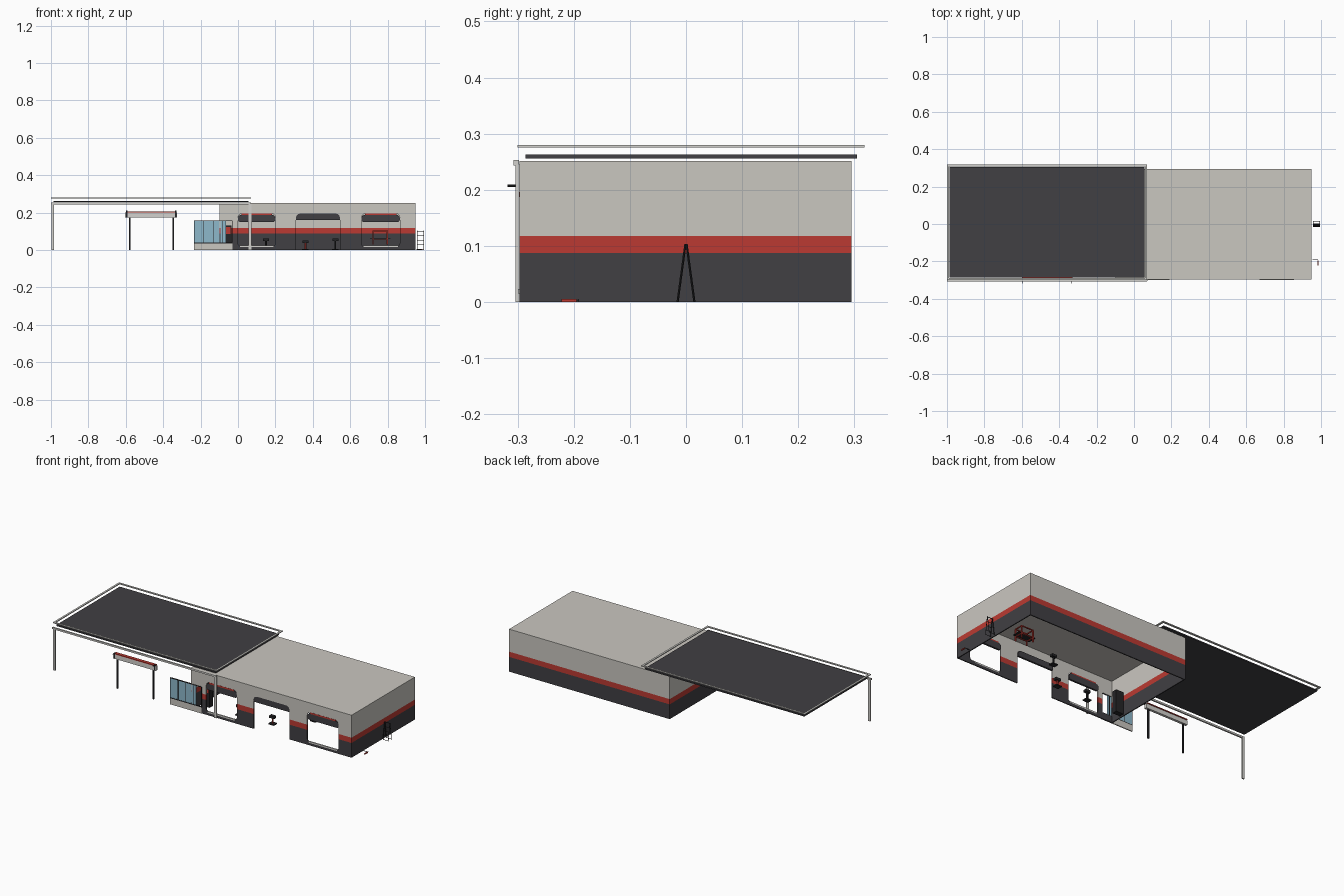
import bpy, bmesh, math
from mathutils import Vector, Matrix

old = bpy.data.objects.get("Cube")
if old:
    bpy.data.objects.remove(old, do_unlink=True)


def material(name, rgb):
    m = bpy.data.materials.new(name)
    m.use_nodes = True
    m.diffuse_color = (*rgb, 1)
    m.node_tree.nodes["Principled BSDF"].inputs["Base Color"].default_value = (*rgb, 1)
    return m


LIGHT = material("light plaster", (0.59, 0.57, 0.53))
DARK = material("charcoal", (0.052, 0.05, 0.056))
RED = material("red", (0.5, 0.042, 0.032))
GLASS = material("window blue", (0.27, 0.48, 0.6))
BLACK = material("black metal", (0.018, 0.018, 0.02))
TRIM = material("pale trim", (0.65, 0.64, 0.61))


def finish(name, bm, mat):
    bmesh.ops.recalc_face_normals(bm, faces=bm.faces)
    me = bpy.data.meshes.new(name)
    bm.to_mesh(me)
    bm.free()
    if mat:
        me.materials.append(mat)
    ob = bpy.data.objects.new(name, me)
    bpy.context.collection.objects.link(ob)
    return ob


def box(name, x, y, z, mat):
    """Box from three (low, high) ranges."""
    bm = bmesh.new()
    bmesh.ops.create_cube(bm, size=1)
    for v in bm.verts:
        v.co = [r[0] + (c + 0.5) * (r[1] - r[0]) for c, r in zip(v.co, (x, y, z))]
    return finish(name, bm, mat)


def rod(name, a, b, r, mat, sides=8):
    a, b = Vector(a), Vector(b)
    d = b - a
    bm = bmesh.new()
    bmesh.ops.create_cone(bm, cap_ends=True, segments=sides, radius1=r, radius2=r, depth=d.length)
    rot = d.to_track_quat('Z', 'Y').to_matrix().to_4x4()
    bmesh.ops.transform(bm, matrix=Matrix.Translation((a + b) / 2) @ rot, verts=bm.verts)
    return finish(name, bm, mat)


def rounded_prism(bm, x, y, z, r_low, r_high):
    """Rounded rectangle in the front plane, extruded along y."""
    pts = []
    corners = ((0, 0, r_low, 180), (1, 0, r_low, 270), (1, 1, r_high, 0), (0, 1, r_high, 90))
    for i, j, r, start in corners:
        cx = x[i] + (r if i == 0 else -r)
        cz = z[j] + (r if j == 0 else -r)
        steps = 4 if r else 1
        for k in range(steps):
            a = math.radians(start + 90 * k / 3)
            pts.append((cx + r * math.cos(a), y[0], cz + r * math.sin(a)))
    face = bm.faces.new([bm.verts.new(p) for p in pts])
    ext = bmesh.ops.extrude_face_region(bm, geom=[face])
    verts = [g for g in ext["geom"] if isinstance(g, bmesh.types.BMVert)]
    bmesh.ops.translate(bm, vec=(0, y[1] - y[0], 0), verts=verts)


# Building shell in three colour bands, open underneath
X0, X1, Y0, Y1, TOP, T = -0.1, 0.95, -0.297, 0.295, 0.25, 0.006
BANDS = (("base", 0, 0.087, DARK), ("stripe", 0.087, 0.118, RED), ("upper", 0.118, TOP, LIGHT))
front_walls = []
for band, lo, hi, mat in BANDS:
    z = (lo, hi)
    front_walls.append(box("front_wall_" + band, (X0, X1), (Y0, Y0 + T), z, mat))
    box("back_wall_" + band, (X0, X1), (Y1 - T, Y1), z, mat)
    box("left_end_wall_" + band, (X1 - T, X1), (Y0 + T, Y1 - T), z, mat)
    box("right_end_wall_" + band, (X0, X0 + T), (Y0 + T, Y1 - T), z, mat)
box("roof", (X0, X1), (Y0, Y1), (TOP - 0.004, TOP + 0.001), LIGHT)

# Bay openings and the office opening
BAYS = (((0.0, 0.2), 0.02), ((0.31, 0.545), -0.02), ((0.66, 0.865), 0.02))
bm = bmesh.new()
for x, sill in BAYS:
    rounded_prism(bm, x, (Y0 - 0.03, Y0 + 0.03), (sill, 0.195), 0.015 if sill > 0 else 0, 0.022)
rounded_prism(bm, (-0.094, -0.03), (Y0 - 0.03, Y0 + 0.03), (0.035, 0.155), 0, 0)
cutter = finish("opening_cutter", bm, None)
cutter.hide_render = True
for ob in front_walls:
    mod = ob.modifiers.new("openings", 'BOOLEAN')
    mod.object = cutter
    mod.solver = 'EXACT'
    bpy.context.view_layer.objects.active = ob
    bpy.ops.object.modifier_apply(modifier=mod.name)
bpy.data.objects.remove(cutter, do_unlink=True)

# Rolled shutters above the bays, pale sills on the outer two
for i, (x, sill) in enumerate(BAYS):
    outer = sill > 0
    bm = bmesh.new()
    rounded_prism(bm, x, (Y0 + 0.001, Y0 + 0.012), (0.15 if outer else 0.16, 0.188 if outer else 0.195),
                  0.012 if outer else 0, 0.018)
    finish(f"shutter_{i}", bm, DARK)
    if outer:
        box(f"shutter_cap_{i}", (x[0] + 0.018, x[1] - 0.018), (Y0 - 0.001, Y0 + 0.01), (0.187, 0.196), RED)
        box(f"bay_sill_{i}", (x[0] + 0.01, x[1] - 0.01), (Y0 - 0.002, Y0 + T), (0.015, 0.023), TRIM)

# Office window strip with its low wall and frame
WX0, WX1 = -0.235, -0.03
box("window_base", (WX0, WX1), (Y0 - 0.002, Y0 + 0.004), (0, 0.036), LIGHT)
box("window_glass", (WX0, -0.065), (Y0, Y0 + 0.002), (0.036, 0.155), GLASS)
for z in (0.036, 0.154):
    box("window_rail", (WX0, WX1), (Y0 - 0.002, Y0 + 0.004), (z, z + 0.004), BLACK)
for k in range(5):
    x = WX0 + k * (WX1 - WX0) / 4
    box("window_mullion", (x - 0.0015, x + 0.0015), (Y0 - 0.002, Y0 + 0.004), (0.036, 0.156), BLACK)

# Canopy deck, floating rim, front beam and posts
box("canopy_deck", (-0.987, 0.055), (-0.286, 0.305), (0.256, 0.263), DARK)
CX0, CX1, CY0, CY1, W = -1.0, 0.07, -0.3, 0.318, 0.011
for y in (CY0, CY1 - W):
    box("canopy_rim_long", (CX0, CX1), (y, y + W), (0.275, 0.28), TRIM)
for x in (CX0, CX1 - W):
    box("canopy_rim_short", (x, x + W), (CY0 + W, CY1 - W), (0.275, 0.28), TRIM)
box("canopy_beam", (CX0, CX1), (-0.307, -0.298), (0.243, 0.253), TRIM)
for x in (-0.99, 0.064):
    box("canopy_post", (x - 0.007, x + 0.007), (-0.304, -0.297), (0, 0.245), TRIM)

# Entrance sign on two legs with small lamps
box("sign_board", (-0.605, -0.325), (-0.303, -0.288), (0.174, 0.2), TRIM)
box("sign_top", (-0.6, -0.33), (-0.303, -0.283), (0.2, 0.205), RED)
for x in (-0.58, -0.345):
    box("sign_leg", (x - 0.004, x + 0.004), (-0.3, -0.292), (0, 0.174), BLACK)
for x in (-0.595, -0.333):
    rod("sign_lamp", (x, -0.302, 0.207), (x, -0.318, 0.207), 0.002, BLACK)
    box("sign_bracket", (x - 0.003, x + 0.003), (-0.304, -0.3), (0.174, 0.21), BLACK)

# Folding ladder beside the end wall
for x in (0.959, 0.993):
    for s in (-1, 1):
        rod("ladder_rail", (x, s * 0.015, 0), (x, s * 0.001, 0.103), 0.002, BLACK, 4)
for k in range(5):
    t = k / 4
    for s in (-1, 1) if k in (0, 4) else (-1,):
        y, z = s * (0.015 - 0.014 * t), 0.003 + 0.098 * t
        rod("ladder_rung", (0.959, y, z), (0.993, y, z), 0.0015, BLACK, 4)

# Floor jack on the ground
rod("jack_handle", (0.955, -0.192, 0.003), (0.985, -0.192, 0.003), 0.002, BLACK, 6)
box("jack_body", (0.98, 0.987), (-0.222, -0.195), (0, 0.005), RED)

# Tall dispenser by the office
box("dispenser_body", (-0.085, -0.035), (-0.215, -0.185), (0, 0.13), BLACK)
box("dispenser_panel", (-0.081, -0.039), (-0.218, -0.214), (0.085, 0.122), RED)

# Tool cart in the third bay
for x in (0.722, 0.798):
    for y in (-0.005, 0.045):
        box("cart_leg", (x - 0.003, x + 0.003), (y - 0.003, y + 0.003), (0.03, 0.1), RED)
for z in (0.055, 0.098):
    for y in (-0.005, 0.045):
        box("cart_rail", (0.72, 0.8), (y - 0.003, y + 0.003), (z, z + 0.005), RED)
    for x in (0.722, 0.798):
        box("cart_side", (x - 0.003, x + 0.003), (-0.005, 0.045), (z, z + 0.005), RED)
box("cart_shelf", (0.705, 0.815), (-0.005, 0.045), (0.058, 0.062), BLACK)


# Small workshop stands in the bays
def stand(name, x, y, h, mat):
    box(name + "_foot", (x - 0.018, x + 0.018), (y - 0.015, y + 0.015), (0, 0.006), BLACK)
    rod(name + "_column", (x, y, 0.006), (x, y, h), 0.005, mat)
    box(name + "_head", (x - 0.016, x + 0.016), (y - 0.01, y + 0.01), (h - 0.008, h + 0.006), BLACK)


stand("bottle_jack", 0.36, -0.19, 0.045, RED)
stand("grinder_stand", 0.15, -0.2, 0.056, BLACK)
stand("vice_stand", 0.52, -0.03, 0.056, BLACK)
